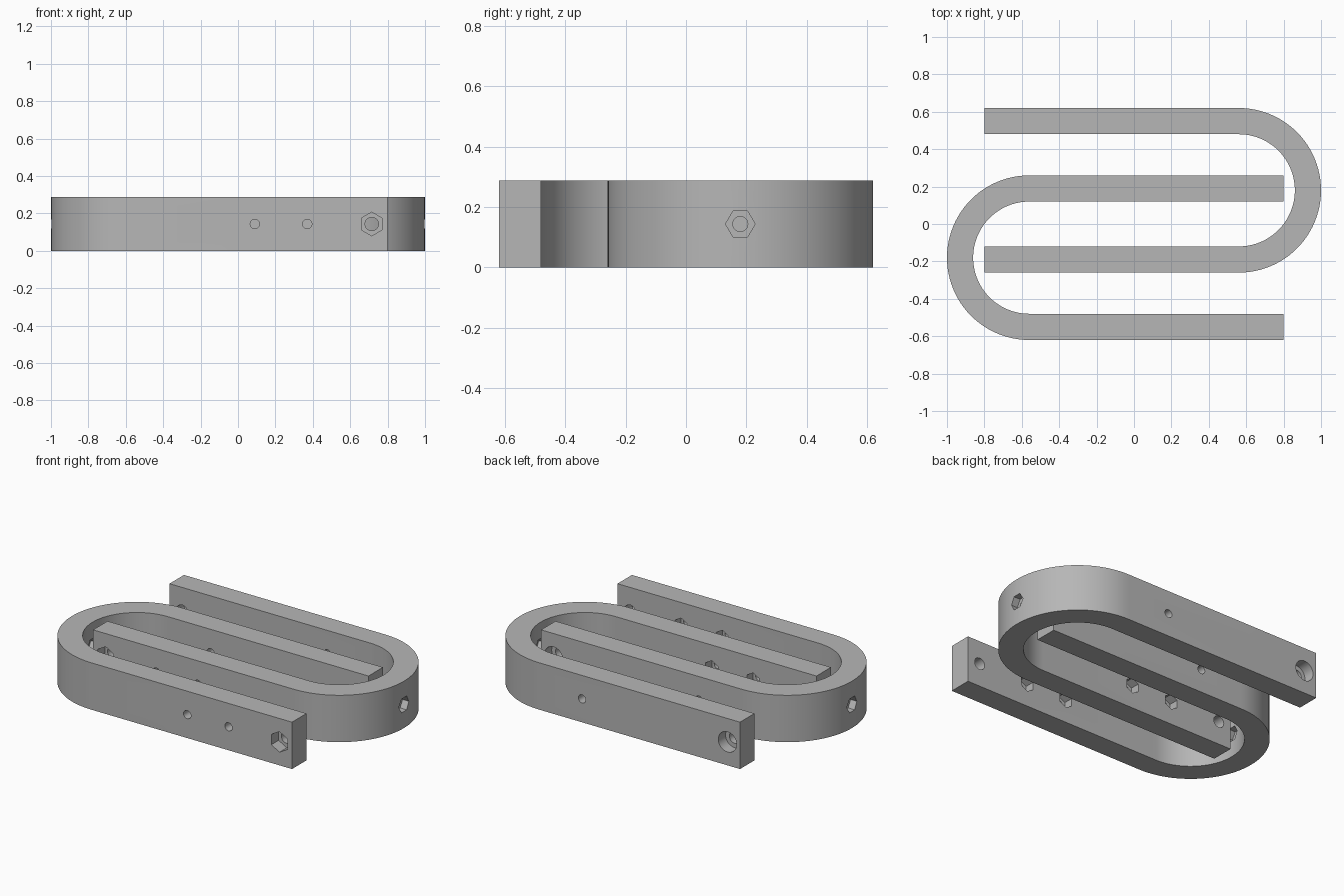
import bpy, bmesh, math
from mathutils import Matrix, Vector

if "Cube" in bpy.data.objects:
    bpy.data.objects.remove(bpy.data.objects["Cube"])

H = 0.287                  # bar height
CX, CY = -0.56, -0.18      # bend centre
RO, RI = 0.44, 0.30        # outer and inner bend radius
TIP = 0.80                 # x of the arm ends
FRONT, BACK = CY - RO, CY + RO

grey = bpy.data.materials.new("mid_grey")
grey.use_nodes = True
grey.diffuse_color = (0.47, 0.47, 0.47, 1)
grey.node_tree.nodes["Principled BSDF"].inputs["Base Color"].default_value = grey.diffuse_color


def add_object(name, bm):
    bmesh.ops.recalc_face_normals(bm, faces=bm.faces)
    mesh = bpy.data.meshes.new(name)
    bm.to_mesh(mesh)
    bm.free()
    mesh.materials.append(grey)
    obj = bpy.data.objects.new(name, mesh)
    bpy.context.collection.objects.link(obj)
    return obj


def u_bar(name):
    """Extrude a U-shaped outline: two arms joined by a half-round bend."""
    def arc(r):
        return [(CX - r * math.sin(t), CY + r * math.cos(t))
                for t in (math.pi * i / 48 for i in range(49))]
    outline = ([(TIP, BACK)] + arc(RO) + [(TIP, FRONT), (TIP, CY - RI)]
               + arc(RI)[::-1] + [(TIP, CY + RI)])
    bm = bmesh.new()
    face = bm.faces.new([bm.verts.new((x, y, 0)) for x, y in outline])
    top = bmesh.ops.extrude_face_region(bm, geom=[face])["geom"]
    bmesh.ops.translate(bm, vec=(0, 0, H),
                        verts=[v for v in top if isinstance(v, bmesh.types.BMVert)])
    return add_object(name, bm)


def drill(target, start, end, radius, sides):
    """Cut a straight prism or round hole between two (x, y) points."""
    a, b = Vector((*start, H / 2)), Vector((*end, H / 2))
    # a corner of each hexagon points along the arm, or up on the bend
    turn = Matrix.Rotation(math.pi / 2, 4, 'X') if a.x == b.x else Matrix.Rotation(math.pi / 2, 4, 'Y')
    bm = bmesh.new()
    bmesh.ops.create_cone(bm, cap_ends=True, segments=sides, radius1=radius, radius2=radius,
                          depth=(b - a).length,
                          matrix=Matrix.Translation((a + b) / 2) @ turn
                          @ Matrix.Rotation(math.pi / 2 if sides == 6 else 0, 4, 'Z'))
    if sides == 6 and a.x != b.x:
        bmesh.ops.rotate(bm, verts=bm.verts, cent=a, matrix=Matrix.Rotation(math.pi / 2, 3, 'X'))
    if sides == 6 and a.x == b.x:
        bmesh.ops.rotate(bm, verts=bm.verts, cent=(a + b) / 2, matrix=Matrix.Rotation(math.pi / 2, 3, 'Y'))
    cutter = add_object("hole_cutter", bm)
    cutter.hide_render = True
    mod = target.modifiers.new("hole", 'BOOLEAN')
    mod.operation, mod.solver, mod.object = 'DIFFERENCE', 'EXACT', cutter
    bpy.context.view_layer.objects.active = target
    bpy.ops.object.modifier_apply(modifier=mod.name)
    bpy.data.objects.remove(cutter)


front_hook = u_bar("front_hook")
GAP = 0.02
front_in, back_in = CY - RI, CY + RI

# front arm: two screw holes with nut pockets inside, large bolt with nut pocket outside
for x in (0.09, 0.37):
    drill(front_hook, (x, FRONT - GAP), (x, front_in + GAP), 0.025, 24)
    drill(front_hook, (x, front_in - 0.06), (x, front_in + GAP), 0.048, 6)
drill(front_hook, (0.715, FRONT - GAP), (0.715, front_in + GAP), 0.036, 32)
drill(front_hook, (0.715, FRONT - GAP), (0.715, FRONT + 0.07), 0.063, 6)

# back arm: one screw hole, large bolt with round head recess
drill(front_hook, (-0.27, back_in - GAP), (-0.27, BACK + GAP), 0.025, 24)
drill(front_hook, (0.715, back_in - GAP), (0.715, BACK + GAP), 0.036, 32)
drill(front_hook, (0.715, BACK - 0.07), (0.715, BACK + GAP), 0.062, 32)

# bend: screw hole with a nut pocket on both sides
drill(front_hook, (CX - RO - GAP, CY), (CX - RI + GAP, CY), 0.025, 24)
drill(front_hook, (CX - RO - GAP, CY), (CX - RO + 0.045, CY), 0.049, 6)
drill(front_hook, (CX - RI - 0.045, CY), (CX - RI + GAP, CY), 0.049, 6)

# the second hook is the same part turned over, interlocked with the first
back_hook = front_hook.copy()
back_hook.name = "back_hook"
back_hook.data = front_hook.data.copy()
back_hook.data.transform(Matrix.Translation((0, -2 * CY, H)) @ Matrix.Rotation(math.pi, 4, 'Y'))
bpy.context.collection.objects.link(back_hook)

for obj in (front_hook, back_hook):
    bpy.ops.object.select_all(action='DESELECT')
    obj.select_set(True)
    bpy.context.view_layer.objects.active = obj
    bpy.ops.object.shade_smooth_by_angle(angle=math.radians(30))
